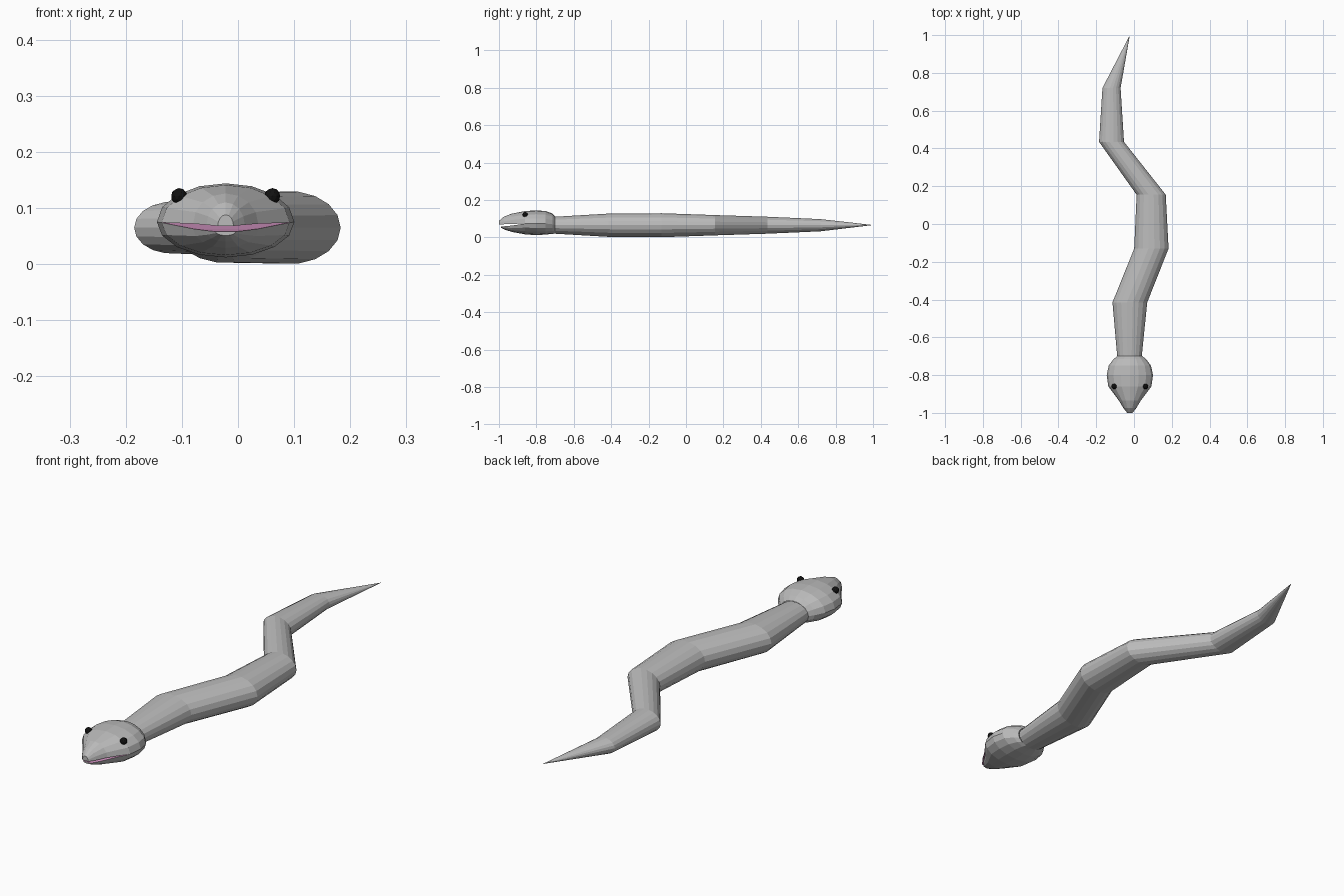
import bpy, bmesh, math
from mathutils import Vector

if "Cube" in bpy.data.objects:
    bpy.data.objects.remove(bpy.data.objects["Cube"])

def material(name, rgb):
    m = bpy.data.materials.new(name)
    m.diffuse_color = (*rgb, 1)
    m.use_nodes = True
    m.node_tree.nodes["Principled BSDF"].inputs["Base Color"].default_value = m.diffuse_color
    return m

GREY = material("grey skin", (0.5, 0.5, 0.5))
PINK = material("pink mouth", (0.72, 0.33, 0.6))
BLACK = material("black eye", (0.006, 0.006, 0.006))
CX = -0.022  # head centre line

def finish(bm, name, mats):
    bmesh.ops.recalc_face_normals(bm, faces=bm.faces)
    me = bpy.data.meshes.new(name)
    bm.to_mesh(me)
    bm.free()
    for m in mats:
        me.materials.append(m)
    ob = bpy.data.objects.new(name, me)
    bpy.context.collection.objects.link(ob)
    return ob

def bridge(bm, a, b, closed):
    n = len(a)
    for i in range(n if closed else n - 1):
        j = (i + 1) % n
        bm.faces.new((a[i], a[j], b[j], b[i]))

# Body: winding oval tube tapering to a pointed tail (x, y, half width, half height)
path = [(-0.024, -0.70, 0.065, 0.046), (-0.022, -0.415, 0.092, 0.063),
        (0.092, -0.13, 0.091, 0.065), (0.091, 0.155, 0.077, 0.055),
        (-0.119, 0.435, 0.066, 0.046), (-0.119, 0.72, 0.048, 0.033)]
N = 18
bm = bmesh.new()
rings = []
for x, y, w, h in path:
    rings.append([bm.verts.new((x + w * math.cos(2 * math.pi * k / N), y,
                                0.065 + h * math.sin(2 * math.pi * k / N)))
                  for k in range(N)])
for a, b in zip(rings, rings[1:]):
    bridge(bm, a, b, True)
tip = bm.verts.new((-0.022, 1.0, 0.066))
for k in range(N):
    bm.faces.new((rings[-1][k], rings[-1][(k + 1) % N], tip))
finish(bm, "body", [GREY])

# Head: upper and lower jaw half shells sharing a seam behind the mouth corner
# (y, half width, seam height, crown or chin height)
front_upper = [(-1.0, 0.014, 0.068, 0.088), (-0.975, 0.034, 0.070, 0.110),
               (-0.935, 0.058, 0.072, 0.126)]
front_lower = [(-0.988, 0.018, 0.058, 0.051), (-0.965, 0.036, 0.060, 0.040),
               (-0.93, 0.058, 0.063, 0.029)]
# (y, half width, seam height, crown, chin)
back = [(-0.86, 0.114, 0.074, 0.141, 0.016), (-0.80, 0.1225, 0.075, 0.144, 0.012),
        (-0.75, 0.112, 0.074, 0.141, 0.015), (-0.715, 0.086, 0.070, 0.128, 0.019),
        (-0.70, 0.066, 0.066, 0.112, 0.020)]
S = 8
bm = bmesh.new()
for front, col in ((front_upper, 3), (front_lower, 4)):
    stations = front + [(b[0], b[1], b[2], b[col]) for b in back]
    arcs = []
    for y, w, z0, z1 in stations:
        arcs.append([bm.verts.new((CX - w * math.cos(math.pi * k / S), y,
                                   z0 + (z1 - z0) * math.sin(math.pi * k / S)))
                     for k in range(S + 1)])
    for a, b in zip(arcs, arcs[1:]):
        bridge(bm, a, b, False)
    bm.faces.new(arcs[0])  # snout or chin tip
    for a, b in zip(arcs[:3], arcs[1:4]):  # inside of the mouth
        f = bm.faces.new((a[0], a[-1], b[-1], b[0]))
        f.material_index = 1
bmesh.ops.remove_doubles(bm, verts=bm.verts, dist=0.0005)
finish(bm, "head", [GREY, PINK])

# Eyes: small black beads set into the brow
for side, name in ((-1, "left_eye"), (1, "right_eye")):
    bm = bmesh.new()
    bmesh.ops.create_icosphere(bm, subdivisions=2, radius=0.0145)
    bmesh.ops.translate(bm, verts=bm.verts, vec=Vector((CX + side * 0.083, -0.86, 0.121)))
    finish(bm, name, [BLACK])
